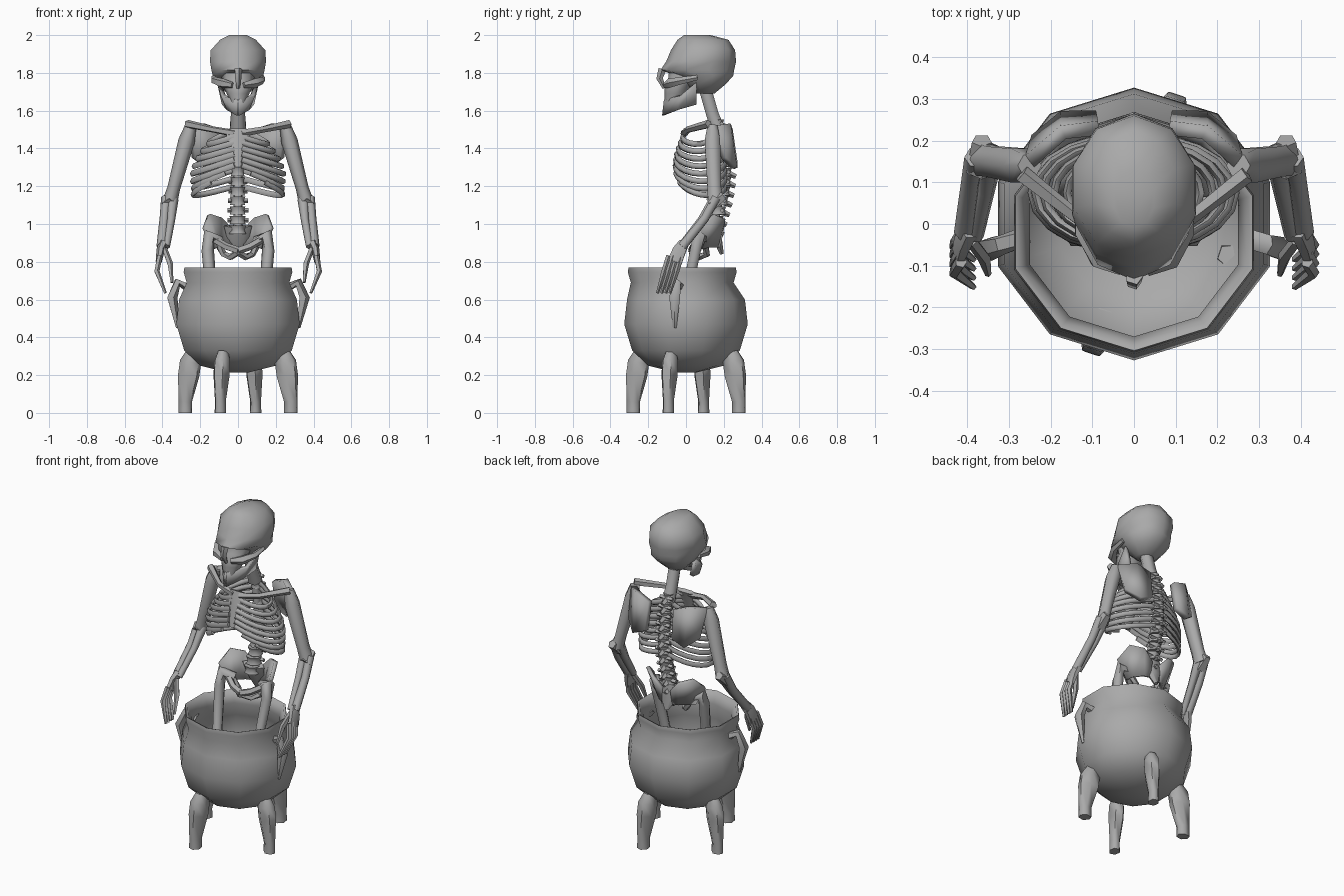
import bpy
import bmesh
from math import sin, cos, pi, atan2, radians
from mathutils import Vector

default_cube = bpy.data.objects.get("Cube")
if default_cube:
    bpy.data.objects.remove(default_cube, do_unlink=True)

# One plain grey for bone and iron alike
grey = bpy.data.materials.new("plain_grey")
grey.use_nodes = True
grey.diffuse_color = (.4, .4, .4, 1)
grey.node_tree.nodes["Principled BSDF"].inputs["Base Color"].default_value = grey.diffuse_color


def finish(name, bm, smooth_angle=65):
    """Turn a bmesh into a shaded, coloured object."""
    bmesh.ops.recalc_face_normals(bm, faces=bm.faces[:])
    mesh = bpy.data.meshes.new(name)
    bm.to_mesh(mesh)
    bm.free()
    mesh.materials.append(grey)
    obj = bpy.data.objects.new(name, mesh)
    bpy.context.collection.objects.link(obj)
    bpy.ops.object.select_all(action='DESELECT')
    obj.select_set(True)
    bpy.context.view_layer.objects.active = obj
    bpy.ops.object.shade_smooth_by_angle(angle=radians(smooth_angle))
    return obj


def skin_rings(bm, rings):
    """Bridge rings of points with quads and cap both ends."""
    loops = [[bm.verts.new(point) for point in ring] for ring in rings]
    count = len(loops[0])
    for low, high in zip(loops, loops[1:]):
        for i in range(count):
            j = (i + 1) % count
            bm.faces.new((low[i], low[j], high[j], high[i]))
    bm.faces.new(loops[0])
    bm.faces.new(loops[-1])


def add_tube(bm, path, radii, sides=6, up=(0, 1, 0)):
    """Sweep a tapered polygon along a path; a radius may be (width, depth)."""
    path = [Vector(point) for point in path]
    if not isinstance(radii, list):
        radii = [radii] * len(path)
    rings = []
    for i, point in enumerate(path):
        ahead = path[min(i + 1, len(path) - 1)] - path[max(i - 1, 0)]
        across = ahead.cross(Vector(up)).normalized()
        depth = across.cross(ahead).normalized()
        size = radii[i]
        wide, deep = size if isinstance(size, tuple) else (size, size)
        rings.append([point + across * wide * cos(2 * pi * k / sides)
                      + depth * deep * sin(2 * pi * k / sides) for k in range(sides)])
    skin_rings(bm, rings)


def tube(name, path, radii, sides=6, up=(0, 1, 0)):
    bm = bmesh.new()
    add_tube(bm, path, radii, sides, up)
    return finish(name, bm)


def stack(name, levels, sides=10):
    """Loft level ellipses given as (height, half width, centre y, half depth)."""
    bm = bmesh.new()
    skin_rings(bm, [[(w * sin(2 * pi * k / sides), cy - d * cos(2 * pi * k / sides), z)
                     for k in range(sides)] for z, w, cy, d in levels])
    return finish(name, bm)


def plate(name, upper, lower, thickness):
    """Bent strip between two rows of points, thickened."""
    bm = bmesh.new()
    top = [bm.verts.new(point) for point in upper]
    bottom = [bm.verts.new(point) for point in lower]
    for i in range(len(top) - 1):
        bm.faces.new((top[i], top[i + 1], bottom[i + 1], bottom[i]))
    obj = finish(name, bm)
    solid = obj.modifiers.new("thickness", 'SOLIDIFY')
    solid.thickness = thickness
    solid.offset = 0
    return obj


def flip(side, points):
    return [(side * x, y, z) for x, y, z in points]


# Cauldron: outer wall, flared lip, then inner wall down to the floor
pot_profile = [(.215, .06), (.25, .2), (.33, .285), (.47, .327), (.6, .312), (.69, .272),
               (.745, .288), (.77, .284), (.765, .272), (.7, .25), (.6, .29), (.47, .305),
               (.34, .265), (.27, .18), (.24, .05)]
stack("cauldron", [(z, r * 1.05, -.02 if z > .65 else 0, r) for z, r in pot_profile])

# Four wedge-shaped cauldron feet, a quarter turn apart
for number in range(4):
    angle = atan2(-.3, -.1) + number * pi / 2
    path = [(r * cos(angle), r * sin(angle), z)
            for r, z in ((.25, .32), (.265, .27), (.275, .2), (.295, .06), (.295, 0))]
    tube(f"cauldron_foot_{number}", path,
         [(.03, .04), (.045, .06), (.045, .06), (.03, .038), (.032, .038)], 6,
         (cos(angle), sin(angle), 0))

# Spine: stacked vertebrae with a spike behind each
spine_bm = bmesh.new()
VERTEBRAE = 12
for i in range(VERTEBRAE):
    t = i / (VERTEBRAE - 1)
    z = .97 + .56 * t
    y = .14 + .065 * sin(pi * t * .85)
    girth = .047 - .015 * t
    add_tube(spine_bm, [(0, y, z - .022), (0, y, z), (0, y, z + .022)],
             [girth, girth * .8, girth], 7)
    add_tube(spine_bm, [(0, y, z), (0, y + .06, z - .025)], [.02, .012], 4, (0, 0, 1))
    add_tube(spine_bm, [(-girth - .01, y + .02, z), (girth + .01, y + .02, z)], .012, 4)
add_tube(spine_bm, [(0, .14, .95), (0, .2, 1.25), (0, .17, 1.53)], .024)
finish("spine", spine_bm)
tube("neck", [(0, .17, 1.5), (0, .14, 1.58), (0, .1, 1.72)], [.042, .038, .038], 6)
tube("sacrum", [(0, .15, .99), (0, .17, .91), (0, .19, .84)], [(.075, .035), (.055, .025), .012])

# Sternum: broad at the top and pointed below
tube("sternum", [(0, .0, 1.5), (0, -.03, 1.42), (0, -.06, 1.3)],
     [(.07, .016), (.045, .014), (.015, .01)])

# Skull: the brow overhangs a narrower face
stack("cranium", [(1.69, .06, .1, .05), (1.74, .11, .1, .11), (1.785, .14, .1, .15),
                  (1.815, .148, .06, .195), (1.86, .156, .08, .185), (1.92, .152, .09, .17),
                  (1.975, .1, .09, .135), (2, .05, .06, .07)])
stack("face", [(1.64, .04, -.07, .045), (1.69, .06, -.05, .065), (1.735, .08, -.04, .075),
               (1.765, .085, -.01, .085), (1.81, .09, .0, .09)], 8)
tube("nose_bridge", [(0, -.125, 1.82), (0, -.14, 1.77), (0, -.115, 1.72)], [.022, .018, .01], 5)

for side, label in ((1, "left"), (-1, "right")):
    # Cheekbone and half of the lower jaw
    tube(f"{label}_cheekbone", flip(side, [(.03, -.11, 1.735), (.085, -.085, 1.745),
                                           (.125, -.02, 1.76), (.13, .06, 1.775)]),
         [.016, .026, .02, .014], 5, (0, 0, 1))
    plate(f"{label}_lower_jaw", flip(side, [(.1, .055, 1.75), (.08, -.03, 1.68), (0, -.11, 1.66)]),
          flip(side, [(.075, .055, 1.635), (.05, -.04, 1.605), (0, -.12, 1.575)]), .022)

    # Ribs: each bows outwards and droops, the upper ones meeting the sternum
    rib_bm = bmesh.new()
    for i in range(8):
        back = 1.5 - .043 * i
        front = max(1.46 - .03 * i, 1.29)
        width = .12 + .105 * sin(pi * min(1, (i + .6) / 6) * .6)
        depth = .095 + .04 * sin(pi * min(i / 5, 1) / 2)
        reach = 1 if i < 6 else .93 - .12 * (i - 6)
        path = []
        for k in range(11):
            t = k / 10 * reach
            height = back + (front - back) * t * t - .065 * sin(pi * t)
            path.append((side * (.02 + width * sin(pi * t)), .075 + depth * cos(pi * t), height))
        add_tube(rib_bm, path, (.011, .016), 5, (0, 0, 1))
    finish(f"{label}_ribs", rib_bm)

    # Shoulder girdle
    tube(f"{label}_collarbone", flip(side, [(.02, -.01, 1.48), (.13, .01, 1.5), (.27, .12, 1.53)]),
         [.02, .017, .022], 5, (0, 0, 1))
    plate(f"{label}_shoulder_blade",
          flip(side, [(.085, .23, 1.5), (.17, .22, 1.53), (.25, .15, 1.52)]),
          flip(side, [(.09, .255, 1.33), (.17, .255, 1.295), (.235, .2, 1.35)]), .035)

    # Arm
    tube(f"{label}_upper_arm", flip(side, [(.25, .14, 1.52), (.272, .14, 1.44), (.34, .15, 1.19),
                                           (.36, .155, 1.12)]),
         [(.03, .03), (.044, .047), (.034, .042), (.04, .045)])
    tube(f"{label}_elbow", flip(side, [(.365, .2, 1.15), (.365, .13, 1.1)]), [.025, .04],
         5, (1, 0, 0))
    tube(f"{label}_outer_forearm", flip(side, [(.38, .16, 1.14), (.39, .1, 1.03), (.405, -.02, .88)]),
         [.027, .025, .027])
    tube(f"{label}_inner_forearm", flip(side, [(.345, .15, 1.13), (.355, .08, 1.02), (.38, -.03, .88)]),
         [.03, .022, .02])

    # Hand: palm, four fingers and a thumb
    hand_bm = bmesh.new()
    add_tube(hand_bm, flip(side, [(.395, -.01, .9), (.41, -.035, .86), (.42, -.06, .8)]),
             [(.025, .03), (.022, .04), (.016, .045)])
    for k in range(4):
        y = -.025 - .022 * k
        add_tube(hand_bm, flip(side, [(.415, y, .83), (.43, y - .025, .75), (.385, y - .06, .635)]),
                 [.015, .015, .008], 5)
    add_tube(hand_bm, flip(side, [(.39, -.04, .87), (.36, -.08, .79), (.35, -.12, .69)]),
             [.015, .016, .008], 5)
    finish(f"{label}_hand", hand_bm)

    # Cauldron handle
    tube(f"{label}_handle", flip(side, [(.26, -.03, .66), (.32, -.05, .69), (.35, -.06, .61),
                                        (.32, -.06, .45)]), [.025, .025, .03, .01], 5)

    # Pelvis: flared wing and lower ring
    plate(f"{label}_hip_wing",
          flip(side, [(.03, .19, .97), (.09, .2, 1.03), (.155, .15, 1.05), (.18, .07, .98)]),
          flip(side, [(.03, .17, .88), (.06, .16, .88), (.1, .12, .88), (.12, .08, .87)]), .022)
    pelvis_bm = bmesh.new()
    add_tube(pelvis_bm, flip(side, [(.13, .08, .92), (.06, .04, .88), (0, .03, .86)]), .02, 5)
    add_tube(pelvis_bm, flip(side, [(.11, .1, .9), (.075, .11, .84), (.04, .07, .825), (0, .03, .85)]),
             .018, 5, (0, .3, 1))
    finish(f"{label}_pelvic_ring", pelvis_bm)

    # Leg standing inside the cauldron
    tube(f"{label}_thigh", flip(side, [(.09, .1, .91), (.155, .07, .935), (.16, .05, .86),
                                       (.14, .0, .62), (.13, -.02, .56)]),
         [.025, .04, .033, .03, .04])
    tube(f"{label}_shin", flip(side, [(.13, -.02, .56), (.125, 0, .45), (.115, .02, .3)]),
         [.036, .025, .022])
